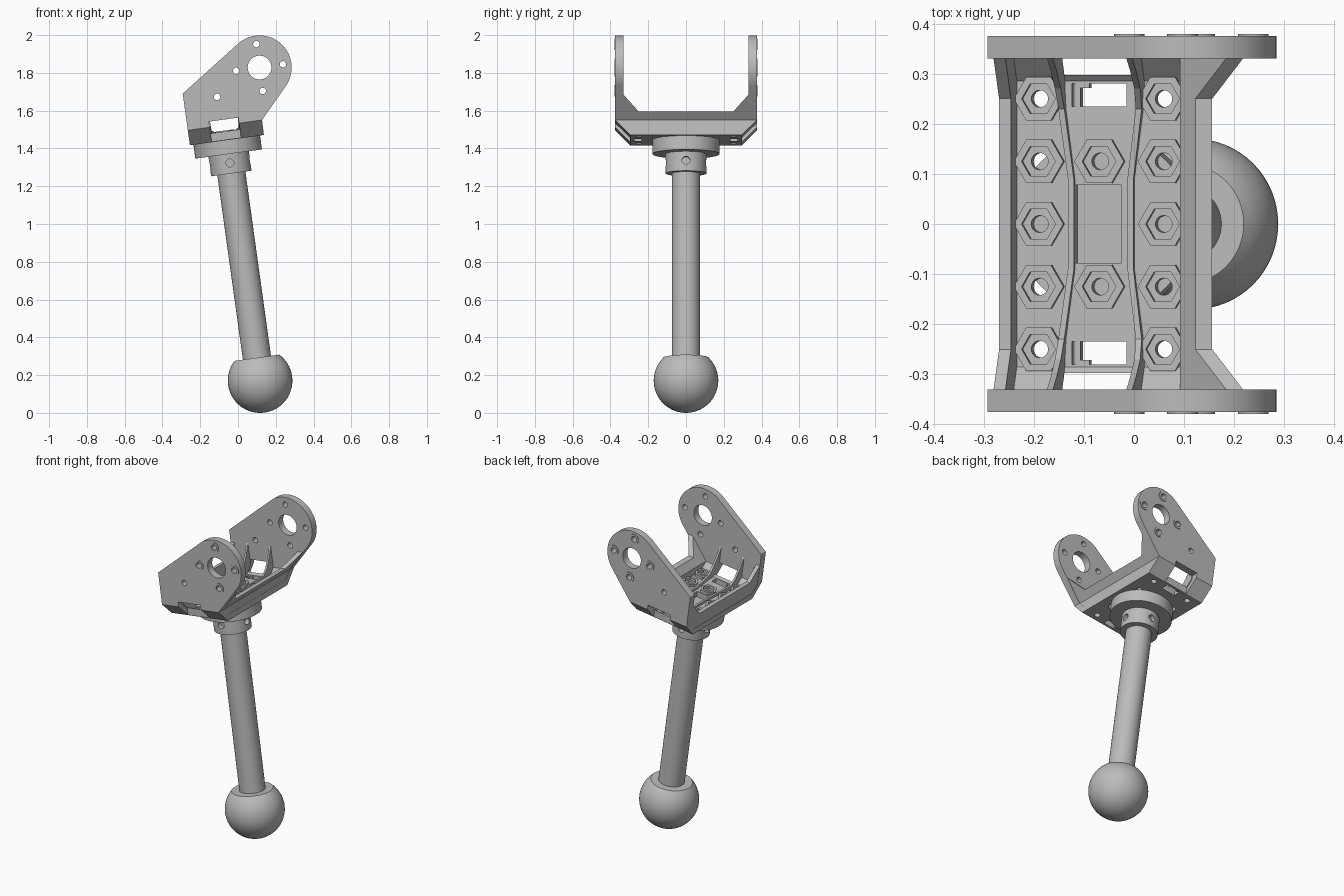
import bpy, bmesh
from math import sin, cos, pi, radians, sqrt
from mathutils import Matrix, Vector

if "Cube" in bpy.data.objects:
    bpy.data.objects.remove(bpy.data.objects["Cube"])

# Whole leg leans: local z runs along the rod, origin at the ball centre
TILT = Matrix.Translation((0.117, 0, 0.171)) @ Matrix.Rotation(radians(-7.9), 4, 'Y')

grey = bpy.data.materials.new("plain_grey")
grey.use_nodes = True
grey.diffuse_color = (0.5, 0.5, 0.5, 1)
grey.node_tree.nodes["Principled BSDF"].inputs["Base Color"].default_value = (0.5, 0.5, 0.5, 1)


def build(name, parts, smooth=False):
    """Make one object from lofts; each part is (rings, closed)."""
    bm = bmesh.new()
    for rings, closed in parts:
        vs = [[bm.verts.new(p) for p in ring] for ring in rings]
        n = len(vs[0])
        pairs = list(zip(vs, vs[1:])) + ([(vs[-1], vs[0])] if closed else [])
        for a, b in pairs:
            for i in range(n):
                j = (i + 1) % n
                bm.faces.new((a[i], a[j], b[j], b[i]))
        if not closed:
            bm.faces.new(vs[0])
            bm.faces.new(vs[-1])
    bmesh.ops.recalc_face_normals(bm, faces=bm.faces)
    me = bpy.data.meshes.new(name)
    bm.to_mesh(me)
    bm.free()
    ob = bpy.data.objects.new(name, me)
    bpy.context.collection.objects.link(ob)
    ob.matrix_world = TILT
    me.materials.append(grey)
    if smooth:
        smooth_shade(ob)
    return ob


def smooth_shade(ob):
    bpy.ops.object.select_all(action='DESELECT')
    ob.select_set(True)
    bpy.context.view_layer.objects.active = ob
    bpy.ops.object.shade_smooth_by_angle(angle=radians(30))


def circle(r, z, n=48, m=Matrix()):
    return [m @ Vector((r * cos(2 * pi * i / n), r * sin(2 * pi * i / n), z)) for i in range(n)]


def cyl(r, a, b, n=48, m=Matrix()):
    return [circle(r, a, n, m), circle(r, b, n, m)], False


def tube(ro, ri, a, b, n, m):
    return [circle(ro, a, n, m), circle(ro, b, n, m), circle(ri, b, n, m), circle(ri, a, n, m)], True


def box(x0, x1, y0, y1, z0, z1):
    return [[(x0, y0, z), (x1, y0, z), (x1, y1, z), (x0, y1, z)] for z in (z0, z1)], False


def boolean(ob, cutter, op):
    """Run a boolean, keep the result and drop the cutter."""
    cutter.hide_render = True
    mod = ob.modifiers.new("cut", 'BOOLEAN')
    mod.object, mod.operation, mod.solver = cutter, op, 'EXACT'
    bpy.context.view_layer.update()
    me = bpy.data.meshes.new_from_object(ob.evaluated_get(bpy.context.evaluated_depsgraph_get()))
    ob.modifiers.clear()
    ob.data = me
    bpy.data.objects.remove(cutter)


# Ball foot with a flat top
R, FLAT = 0.171, 0.122
top = pi - 0.776
ball = [circle(R * sin(max(0.01, top * i / 24)), -R * cos(top * i / 24), 64) for i in range(24)]
ball.append(circle(sqrt(R * R - FLAT * FLAT), FLAT, 64))
build("ball_foot", [(ball, False)], True)

# Rod, collar with screw holes, round mounting flange
build("rod", [cyl(0.075, FLAT - 0.02, 1.2)], True)
collar = build("collar", [cyl(0.108, 1.107, 1.215)])
side_holes = [cyl(0.021, 0.08, 0.2, 24, Matrix.Translation((0, 0, 1.163))
                  @ Matrix.Rotation(k * pi / 2, 4, 'Z') @ Matrix.Rotation(pi / 2, 4, 'Y')) for k in range(4)]
boolean(collar, build("collar_cutter", side_holes), 'DIFFERENCE')
smooth_shade(collar)
build("mount_flange", [cyl(0.178, 1.211, 1.286, 64)], True)

# Bracket: U section trimmed by the side plate outline
half = [(0.295, 1.285), (0.375, 1.365), (0.375, 2.0)]
inner = [(0.33, 2.0), (0.33, 1.365), (0.285, 1.32)]
right_half = half + inner
section = right_half + [(-y, z) for y, z in reversed(right_half)]
bracket = build("bracket", [([[(x, y, z) for y, z in section] for x in (-0.6, 0.6)], False)])
CX, CZ, CR = 0.225, 1.642, 0.17
outline = [(-0.197, 1.2), (0.197, 1.2), (0.2, 1.365)]
for i in range(33):
    a = radians(-43 + 167 * i / 32)
    outline.append((CX + CR * cos(a), CZ + CR * sin(a)))
outline.append((-0.197, 1.561))
trim = build("outline_cutter", [([[(x, y, z) for x, z in outline] for y in (-0.6, 0.6)], False)])
boolean(bracket, trim, 'INTERSECT')

# Bolt holes, bearing holes, windows and slots
nuts = [(sx * 0.125, k * 0.125) for sx in (-1, 1) for k in range(-2, 3)] + [(-0.003, -0.125), (-0.003, 0.125)]
cross = Matrix.Rotation(-pi / 2, 4, 'X')


def across(x, z):
    return Matrix.Translation((x, 0, z)) @ cross


ring_spots = [(CX + 0.125 * cos(k * pi / 2), CZ + 0.125 * sin(k * pi / 2)) for k in range(4)]
cuts = [cyl(0.017, 1.25, 1.34, 20, Matrix.Translation((x, y, 0))) for x, y in nuts]
cuts += [cyl(0.017, -0.5, 0.5, 20, across(x, z)) for x, z in ring_spots + [(-0.019, 1.519)]]
cuts.append(cyl(0.063, -0.5, 0.5, 40, across(CX, CZ)))
cuts.append(box(-0.054, 0.04, -0.078, 0.078, 1.25, 1.34))
for s in (-1, 1):
    ys = sorted((s * 0.235, s * 0.28))
    cuts.append(box(-0.043, 0.05, *ys, 1.25, 1.34))
    cuts.append(box(-0.06, -0.053, *ys, 1.25, 1.34))
    cuts.append(box(-0.08, 0.077, *sorted((s * 0.297, s * 0.45)), 1.25, 1.395))
boolean(bracket, build("hole_cutter", cuts), 'DIFFERENCE')
smooth_shade(bracket)

# Hex nut pockets on the floor
build("nut_pockets", [tube(0.05, 0.034, 1.315, 1.337, 6, Matrix.Translation((x, y, 0))) for x, y in nuts])

# Raised rings around the plate screws
build("screw_rings", [tube(0.031, 0.018, 0.37, 0.379, 24,
                           Matrix.Translation((x, 0, z)) @ Matrix.Rotation(s * pi / 2, 4, 'X'))
                      for x, z in ring_spots for s in (-1, 1)], True)

# Small hooks in the end slots
build("slot_hooks", [box(-0.045, -0.025, *sorted((s * 0.271, s * 0.285)), 1.29, 1.318) for s in (-1, 1)])


# Long side walls that rise toward the plates
def wall(outer, thick):
    rings = []
    for y, low, high in [(-0.34, 1.335, 1.495), (-0.295, 1.288, 1.45), (-0.25, 1.288, 1.405),
                         (0.25, 1.288, 1.405), (0.295, 1.288, 1.45), (0.34, 1.335, 1.495)]:
        zs = (low, 1.365, high)
        rings.append([(outer(z), y, z) for z in zs] + [(outer(z) - thick, y, z) for z in reversed(zs)])
    return rings, False


build("back_wall", [wall(lambda z: -0.195, -0.024)])
build("front_lip", [wall(lambda z: 0.198 + max(0, z - 1.365) * 0.91, 0.034)])

# Floor ribs that sweep up into gussets
ribs = []
rib_path = [(0.09, 0.06, 1.335), (0.23, 0.078, 1.345), (0.27, 0.08, 1.38), (0.305, 0.08, 1.44), (0.335, 0.08, 1.505)]
for s in (-1, 1):
    path = [(-y, x, z) for y, x, z in reversed(rib_path)] + rib_path
    rings = []
    for y, x, z in path:
        base = 1.31 if abs(y) < 0.28 else 1.31 + (abs(y) - 0.28)
        rings.append([(s * x - 0.006, y, base), (s * x + 0.006, y, base),
                      (s * x + 0.006, y, z), (s * x - 0.006, y, z)])
    ribs.append((rings, False))
build("floor_ribs", ribs)
